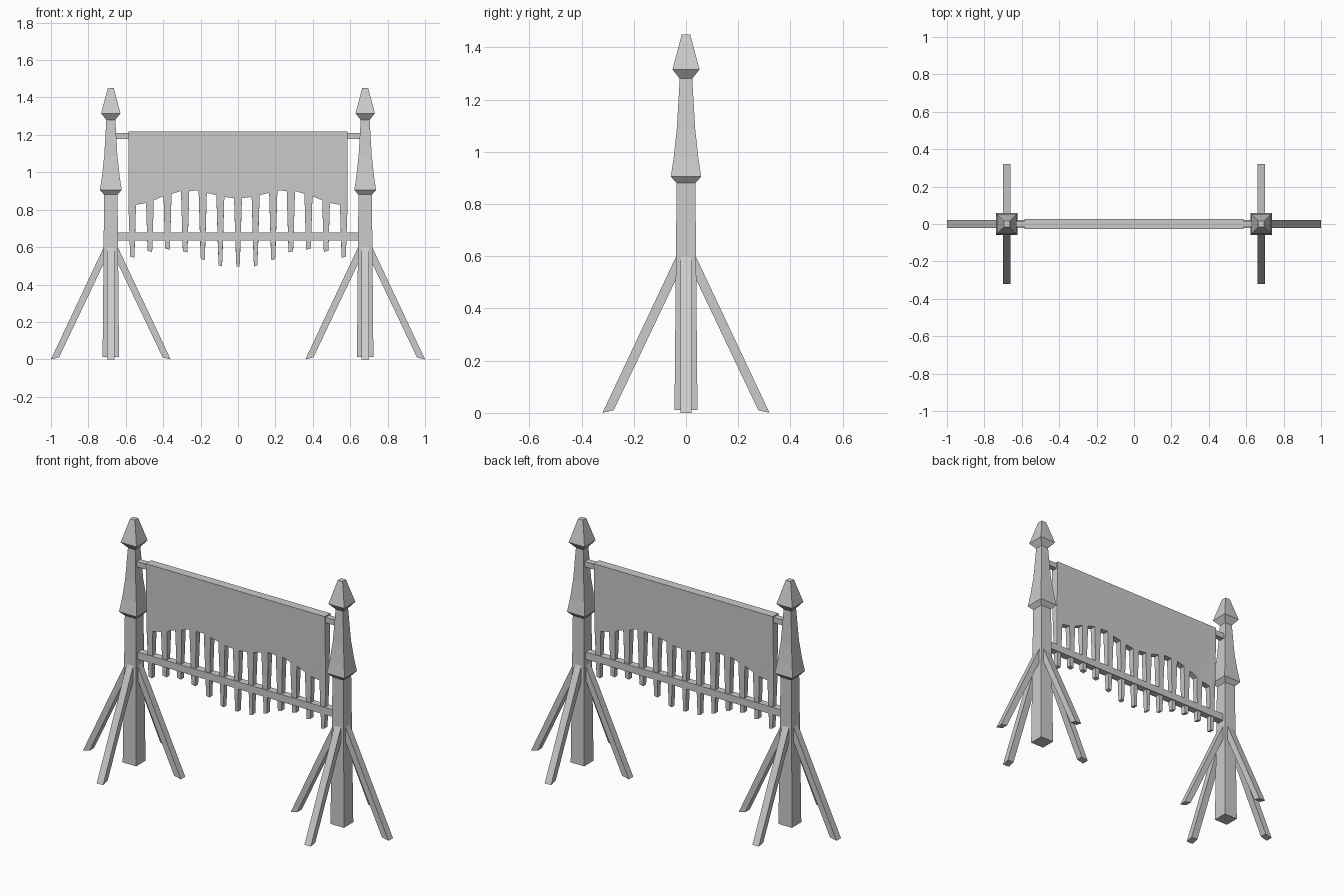
import bpy, bmesh, math
from mathutils import Matrix, Vector

cube = bpy.data.objects.get("Cube")
if cube:
    bpy.data.objects.remove(cube, do_unlink=True)

GREY = (0.6, 0.6, 0.6, 1)
mat = bpy.data.materials.new("plain_grey")
mat.use_nodes = True
mat.diffuse_color = GREY
mat.node_tree.nodes["Principled BSDF"].inputs["Base Color"].default_value = GREY


def finish(bm, name, smooth=False):
    bmesh.ops.recalc_face_normals(bm, faces=bm.faces)
    mesh = bpy.data.meshes.new(name)
    bm.to_mesh(mesh)
    bm.free()
    mesh.materials.append(mat)
    obj = bpy.data.objects.new(name, mesh)
    bpy.context.collection.objects.link(obj)
    if smooth:
        bpy.ops.object.select_all(action='DESELECT')
        obj.select_set(True)
        bpy.context.view_layer.objects.active = obj
        bpy.ops.object.shade_smooth_by_angle(angle=math.radians(35))
    return obj


def square_loft(name, profile, x):
    """Stack square rings given as (half width, height)."""
    bm = bmesh.new()
    rings = [[bm.verts.new((x + sx * w, sy * w, z))
              for sx, sy in ((-1, -1), (1, -1), (1, 1), (-1, 1))]
             for w, z in profile]
    for low, high in zip(rings, rings[1:]):
        for i in range(4):
            j = (i + 1) % 4
            bm.faces.new((low[i], low[j], high[j], high[i]))
    bm.faces.new(rings[0][::-1])
    bm.faces.new(rings[-1])
    return finish(bm, name)


def slab(outline, half):
    """Solid from an x-z outline; half(z) gives half its depth."""
    bm = bmesh.new()
    front = [bm.verts.new((x, -half(z), z)) for x, z in outline]
    back = [bm.verts.new((x, half(z), z)) for x, z in outline]
    bm.faces.new(front)
    bm.faces.new(back[::-1])
    n = len(outline)
    for i in range(n):
        j = (i + 1) % n
        bm.faces.new((front[i], front[j], back[j], back[i]))
    return bm


def bar(name, length, depth, z_low, z_high):
    bm = bmesh.new()
    bmesh.ops.create_cube(bm, size=1)
    bmesh.ops.scale(bm, vec=(length, depth, z_high - z_low), verts=bm.verts)
    bmesh.ops.translate(bm, vec=(0, 0, (z_low + z_high) / 2), verts=bm.verts)
    return finish(bm, name)


# Posts with flared collar and pointed cap, each with four splayed braces
POST_X = 0.68
POST = [(0.044, 0.012), (0.036, 0.88), (0.058, 0.905), (0.047, 0.98),
        (0.035, 1.09), (0.024, 1.28), (0.052, 1.315), (0.016, 1.45)]
BRACE = [(0.02, 0.635), (0.035, 0.605), (0.32, 0.0), (0.277, 0.01),
         (0.02, 0.55)]
for side, x in (("right", -POST_X), ("left", POST_X)):
    square_loft(side + "_post", POST, x)
    for k, way in enumerate(("outer", "back", "inner", "front")):
        bm = slab(BRACE, lambda z: 0.021)
        turn = k * math.pi / 2 if x > 0 else math.pi - k * math.pi / 2
        bm.transform(Matrix.Translation(Vector((x, 0, 0)))
                     @ Matrix.Rotation(turn, 4, 'Z'))
        finish(bm, f"{side}_{way}_brace")

# Cross bars
bar("top_rod", 1.32, 0.034, 1.178, 1.21)
bar("lower_rail", 1.31, 0.042, 0.635, 0.678)

# Hanging cloth with a fringe of thirteen tapering strips
PITCH, EDGE, TOP = 0.0942, 0.586, 1.218
TIPS = [0.49, 0.497, 0.53, 0.572, 0.586, 0.574, 0.543]   # centre outwards
GAPS = [(0.862, 0.868), (0.878, 0.89), (0.903, 0.9),
        (0.9, 0.885), (0.872, 0.85), (0.836, 0.826)]


def strip_half(z):
    """Half width of a strip, narrower towards the tip."""
    if z > 0.62:
        return 0.014 + (z - 0.62) * 0.029
    return 0.014 - (0.62 - z) * 0.04


half_outline = []
for i, tip in enumerate(TIPS):
    c = i * PITCH
    if i:
        z = GAPS[i - 1][1]
        half_outline += [(c - strip_half(z), z),
                         (c - strip_half(0.62), 0.62),
                         (c - strip_half(tip), tip)]
    half_outline.append((c + strip_half(tip), tip + 0.006))
    half_outline.append((c + strip_half(0.62), 0.62))
    if i < len(GAPS):
        z = GAPS[i][0]
        half_outline.append((c + strip_half(z), z))
half_outline += [(EDGE, 0.83), (EDGE, TOP)]
outline = half_outline + [(-x, z) for x, z in reversed(half_outline)]

bm = slab(outline, lambda z: 0.014 + 0.012 * max(0, z - 0.65) / (TOP - 0.65))
bmesh.ops.triangulate(bm, faces=[f for f in bm.faces if len(f.verts) > 4])
crest = [e for e in bm.edges
         if all(v.co.z > TOP - 0.001 for v in e.verts)
         and abs(e.verts[0].co.x - e.verts[1].co.x) > 1
         and abs(e.verts[0].co.y - e.verts[1].co.y) < 0.001]
bmesh.ops.bevel(bm, geom=crest, offset=0.014, segments=2, profile=0.5,
                affect='EDGES')
finish(bm, "fringed_cloth", smooth=True)
